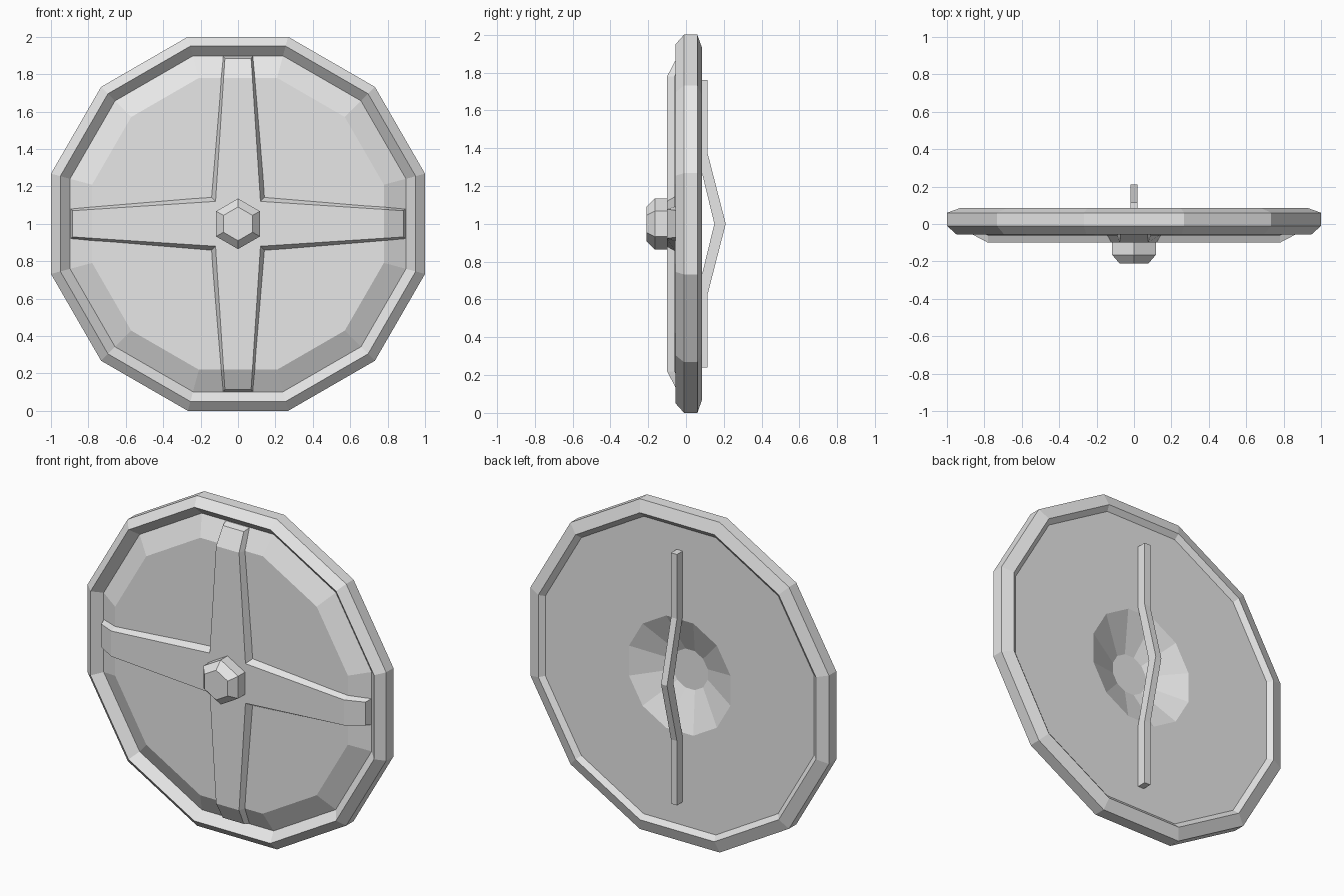
import bpy, bmesh
from math import cos, pi
from mathutils import Matrix, Vector

old = bpy.data.objects.get("Cube")
if old:
    bpy.data.objects.remove(old, do_unlink=True)

grey = bpy.data.materials.new("plain_grey")
grey.use_nodes = True
grey.diffuse_color = (0.8, 0.8, 0.8, 1)
grey.node_tree.nodes["Principled BSDF"].inputs["Base Color"].default_value = (0.8, 0.8, 0.8, 1)

CENTRE = Vector((0, 0, 1))


def finish(name, bm):
    """Turn a bmesh into a flat-shaded object around the shield centre."""
    bmesh.ops.remove_doubles(bm, verts=bm.verts, dist=0.0001)
    bmesh.ops.recalc_face_normals(bm, faces=bm.faces)
    mesh = bpy.data.meshes.new(name)
    bm.to_mesh(mesh)
    bm.free()
    mesh.materials.append(grey)
    obj = bpy.data.objects.new(name, mesh)
    obj.location = CENTRE
    bpy.context.collection.objects.link(obj)
    return obj


def turned(name, profile, sides, start, ring=False):
    """Turn (apothem, y) points about the y axis; cap both ends unless a ring."""
    bm = bmesh.new()
    loops = []
    for apothem, y in profile:
        point = Vector((apothem / cos(pi / sides), y, 0))
        loops.append([bm.verts.new(Matrix.Rotation(start + 2 * pi * i / sides, 3, "Y") @ point)
                      for i in range(sides)])
    pairs = list(zip(loops, loops[1:]))
    if ring:
        pairs.append((loops[-1], loops[0]))
    else:
        bm.faces.new(loops[0])
        bm.faces.new(loops[-1])
    for a, b in pairs:
        for i in range(sides):
            j = (i + 1) % sides
            bm.faces.new((a[i], a[j], b[j], b[i]))
    return finish(name, bm)


# Twelve-sided bevelled rim
turned("rim", [(1, -0.01), (1, 0.06), (0.93, 0.085), (0.895, 0.055),
               (0.895, 0), (0.95, -0.055)], 12, pi / 12, ring=True)

# Panel with a sloped front edge and a hollow at the back
turned("panel", [(0.78, -0.062), (0.92, 0.008), (0.92, 0.06),
                 (0.34, 0.06), (0.118, -0.04)], 12, pi / 12)

# Hexagonal boss
turned("boss", [(0.117, -0.06), (0.117, -0.165), (0.078, -0.21)], 6, pi / 6 + pi / 3)

# Raised cross: (reach, half width, y) along the top and base of each arm
top = [(0.12, 0.12, -0.10), (0.78, 0.077, -0.10), (0.885, 0.07, -0.045)]
base = [(0.145, 0.145, -0.055), (0.78, 0.092, -0.055), (0.9, 0.082, 0.01)]
bm = bmesh.new()
for k in range(4):
    turn = Matrix.Rotation(k * pi / 2, 3, "Y")
    rows = []
    for (r1, w1, y1), (r2, w2, y2) in zip(top, base):
        section = [(r2, y2, -w2), (r1, y1, -w1), (r1, y1, w1), (r2, y2, w2)]
        rows.append([bm.verts.new(turn @ Vector(p)) for p in section])
    for a, b in zip(rows, rows[1:]):
        for i in range(3):
            bm.faces.new((a[i], a[i + 1], b[i + 1], b[i]))
    bm.faces.new(rows[-1])
w, y = top[0][1:]
bm.faces.new([bm.verts.new(p) for p in ((-w, y, -w), (w, y, -w), (w, y, w), (-w, y, w))])
finish("cross", bm)

# Bent grip at the back: (height, inner y, outer y)
half = [(0.76, 0.055, 0.115), (0.37, 0.06, 0.115)]
path = half + [(0, 0.15, 0.21)] + [(-z, a, b) for z, a, b in reversed(half)]
bm = bmesh.new()
rows = [[bm.verts.new(p) for p in ((-0.02, a, z), (0.02, a, z), (0.02, b, z), (-0.02, b, z))]
        for z, a, b in path]
for a, b in zip(rows, rows[1:]):
    for i in range(4):
        j = (i + 1) % 4
        bm.faces.new((a[i], a[j], b[j], b[i]))
bm.faces.new(rows[0])
bm.faces.new(rows[-1])
finish("grip", bm)
